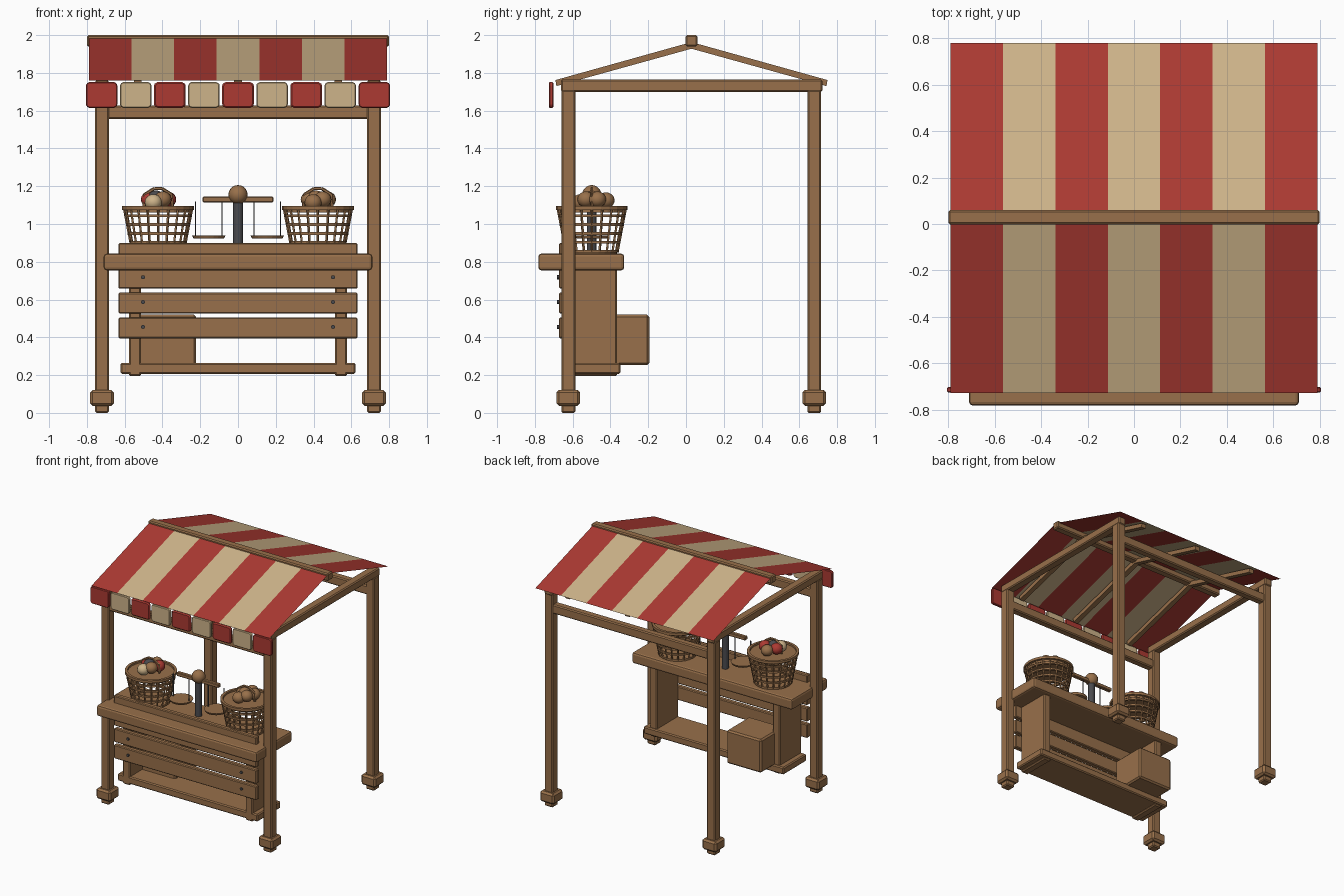
import bpy, bmesh, math
from mathutils import Vector

if "Cube" in bpy.data.objects:
    bpy.data.objects.remove(bpy.data.objects["Cube"])


def material(name, color):
    m = bpy.data.materials.new(name)
    m.diffuse_color = (*color, 1)
    m.use_nodes = True
    m.node_tree.nodes["Principled BSDF"].inputs["Base Color"].default_value = m.diffuse_color
    return m


WOOD = material("wood", (0.314, 0.162, 0.069))
RED = material("red cloth", (0.413, 0.042, 0.032))
TAN = material("tan cloth", (0.617, 0.456, 0.254))
METAL = material("dark metal", (0.07, 0.07, 0.077))


def finish(name, bm, mat, smooth=False):
    me = bpy.data.meshes.new(name)
    bm.to_mesh(me)
    bm.free()
    ob = bpy.data.objects.new(name, me)
    bpy.context.collection.objects.link(ob)
    for m in (mat if isinstance(mat, (list, tuple)) else [mat]):
        me.materials.append(m)
    if smooth:
        me.shade_smooth()
    return ob


def box(name, x, y, z, mat=WOOD, bevel=0.008, segments=1):
    """Bevelled box from (min, max) ranges."""
    bm = bmesh.new()
    bmesh.ops.create_cube(bm, size=1)
    for v in bm.verts:
        v.co = [(a + b) / 2 + c * (b - a) for c, (a, b) in zip(v.co, (x, y, z))]
    ob = finish(name, bm, mat)
    if bevel:
        mod = ob.modifiers.new("bevel", 'BEVEL')
        mod.width = bevel
        mod.segments = segments
    return ob


def rod_into(bm, a, b, r1, r2=None, sides=6):
    a, b = Vector(a), Vector(b)
    d = b - a
    geo = bmesh.ops.create_cone(bm, cap_ends=True, segments=sides, radius1=r1,
                                radius2=r1 if r2 is None else r2, depth=d.length)
    rot = d.to_track_quat('Z', 'Y')
    for v in geo['verts']:
        v.co = rot @ v.co + (a + b) / 2


def rod(name, a, b, r1, mat, r2=None, sides=12):
    bm = bmesh.new()
    rod_into(bm, a, b, r1, r2, sides)
    return finish(name, bm, mat)


def ball(name, pos, r, mat, squash=(1, 1, 1)):
    bm = bmesh.new()
    bmesh.ops.create_uvsphere(bm, u_segments=16, v_segments=10, radius=r)
    for v in bm.verts:
        v.co = Vector(pos) + Vector([c * s for c, s in zip(v.co, squash)])
    return finish(name, bm, mat, True)


def hoop_into(bm, centre, radius, w, h, sides=24):
    """Flat band ring with a rectangular section."""
    rings = []
    for i in range(sides):
        t = 2 * math.pi * i / sides
        rings.append([bm.verts.new(Vector(centre) + Vector(
            ((radius + dr) * math.cos(t), (radius + dr) * math.sin(t), dz)))
            for dr, dz in ((-w, -h), (w, -h), (w, h), (-w, h))])
    for i in range(sides):
        p, q = rings[i], rings[(i + 1) % sides]
        for k in range(4):
            bm.faces.new((p[k], q[k], q[(k + 1) % 4], p[(k + 1) % 4]))


RIDGE_Y = 0.029
FRONT, BACK = -0.623, 0.679

# Posts with stepped feet
for x in (-0.72, 0.72):
    for y in (FRONT, BACK):
        box("post", (x - .037, x + .037), (y - .037, y + .037), (0.1, 1.71))
        box("post_foot", (x - .063, x + .063), (y - .063, y + .063), (0.037, 0.122), bevel=.014)
        box("foot_pad", (x - .037, x + .037), (y - .037, y + .037), (0, 0.045))
    box("side_beam", (x - .034, x + .034), (-0.663, 0.722), (1.70, 1.765))
for y in (FRONT, BACK):
    box("cross_beam", (-0.70, 0.70), (y - .03, y + .03), (1.555, 1.628))

# Ridge and rafters
box("ridge_beam", (-0.80, 0.80), (RIDGE_Y - .031, RIDGE_Y + .031), (1.94, 2.0))
for x in (-0.53, 0, 0.53):
    for s in (-1, 1):
        bm = bmesh.new()
        prof = [(0, 1.963), (0, 1.928), (0.715, 1.73), (0.72, 1.762)]
        sides = [[bm.verts.new((x + dx, RIDGE_Y + s * u, z)) for u, z in prof] for dx in (-.02, .02)]
        bm.faces.new(sides[0])
        bm.faces.new(sides[1])
        for k in range(4):
            j = (k + 1) % 4
            bm.faces.new((sides[0][k], sides[0][j], sides[1][j], sides[1][k]))
        bmesh.ops.recalc_face_normals(bm, faces=bm.faces)
        finish("rafter", bm, WOOD)

# Striped canopy sheet
bm = bmesh.new()
rows = [[bm.verts.new((-0.79 + i * 1.58 / 7, y, z)) for i in range(8)]
        for y, z in ((-0.728, 1.759), (RIDGE_Y, 1.992), (0.781, 1.759))]
for r in range(2):
    for i in range(7):
        f = bm.faces.new((rows[r][i], rows[r][i + 1], rows[r + 1][i + 1], rows[r + 1][i]))
        f.material_index = i % 2
finish("canopy", bm, (RED, TAN))

# Hanging valance flaps
for i in range(9):
    x = (i - 4) * 0.1805
    bm = bmesh.new()
    bmesh.ops.create_cube(bm, size=1)
    for v in bm.verts:
        v.co = (x + v.co.x * .167, -0.714 + v.co.y * .024, 1.683 + v.co.z * .137)
    corners = [e for e in bm.edges if abs(e.verts[0].co.y - e.verts[1].co.y) > .01]
    bmesh.ops.bevel(bm, geom=corners, offset=.02, segments=3, affect='EDGES', profile=.5)
    ob = finish("valance_flap", bm, (RED, TAN)[i % 2])
    mod = ob.modifiers.new("bevel", 'BEVEL')
    mod.width = .008

# Counter, side panels, shelf and crate
box("counter_top", (-0.711, 0.711), (-0.782, -0.327), (0.755, 0.843), bevel=.016, segments=2)
for s in (-1, 1):
    box("side_panel", sorted((s * .513, s * .577)), (-0.64, -0.364), (0.195, 0.77))
box("bottom_shelf", (-0.622, 0.622), (-0.64, -0.348), (0.207, 0.265))
box("crate", (-0.53, -0.222), (-0.48, -0.194), (0.253, 0.52), bevel=.012)

# Front planks with nail heads
for i in range(4):
    z = 0.45 + i * 0.1315
    box("front_plank", (-0.633, 0.633), (-0.672, -0.632), (z - .055, z + .055), bevel=.006)
    if i < 3:
        for x in (-.503, .503):
            rod("nail", (x, -0.665, z + .005), (x, -0.682, z + .005), .011, METAL, sides=8)


# Woven baskets
def basket(cx, cy):
    low, high, r0, r1 = 0.85, 1.085, 0.135, 0.18
    bm = bmesh.new()
    for i in range(20):
        t = 2 * math.pi * i / 20
        c, s = math.cos(t), math.sin(t)
        rod_into(bm, (cx + r0 * c, cy + r0 * s, low), (cx + r1 * c, cy + r1 * s, high), .007, sides=4)
    for k in range(5):
        f = k / 5
        hoop_into(bm, (cx, cy, low + .006 + f * (high - low)), r0 + f * (r1 - r0), .008, .007)
    hoop_into(bm, (cx, cy, high), r1, .01, .01)
    bmesh.ops.recalc_face_normals(bm, faces=bm.faces)
    finish("basket_weave", bm, WOOD)
    rod("basket_base", (cx, cy, .843), (cx, cy, .86), r0, WOOD, sides=24)
    rod("basket_fill", (cx, cy, 1.06), (cx, cy, 1.082), .168, WOOD, sides=24)
    # Small bent handle
    bm = bmesh.new()
    pts = [(-.075, 1.09), (-.072, 1.155), (-.02, 1.188), (.02, 1.188), (.072, 1.155), (.075, 1.09)]
    for (xa, za), (xb, zb) in zip(pts, pts[1:]):
        rod_into(bm, (cx + xa, cy, za), (cx + xb, cy, zb), .009, sides=6)
    finish("basket_handle", bm, WOOD)


BY = -0.499
for cx, colors in ((-0.423, (RED, TAN, WOOD, RED, METAL, WOOD)),
                   (0.423, (WOOD,) * 6)):
    basket(cx, BY)
    spots = [(-.045, .02, 1.13), (-.025, -.06, 1.115), (.025, -.03, 1.13),
             (.05, .03, 1.13), (-.01, .0, 1.135), (.0, .075, 1.125)]
    for (dx, dy, z), m in zip(spots, colors):
        ball("produce", (cx + dx, BY + dy, z), .046, m, (1, 1, .92))

# Balance scale
rod("scale_pole", (0, BY, .84), (0, BY, 1.13), .026, METAL, sides=16)
box("scale_arm", (-.187, .187), (BY - .016, BY + .016), (1.115, 1.145), bevel=.005)
ball("scale_knob", (0, BY, 1.155), .051, WOOD)
for s in (-1, 1):
    rod("scale_pan", (s * .155, BY, .922), (s * .155, BY, .938), .08, WOOD, r2=.088, sides=20)
    for dx in (-.07, .07):
        x = s * .155 + dx
        rod("scale_wire", (x, BY, .93), (x, BY, 1.12), .004, METAL, sides=6)
